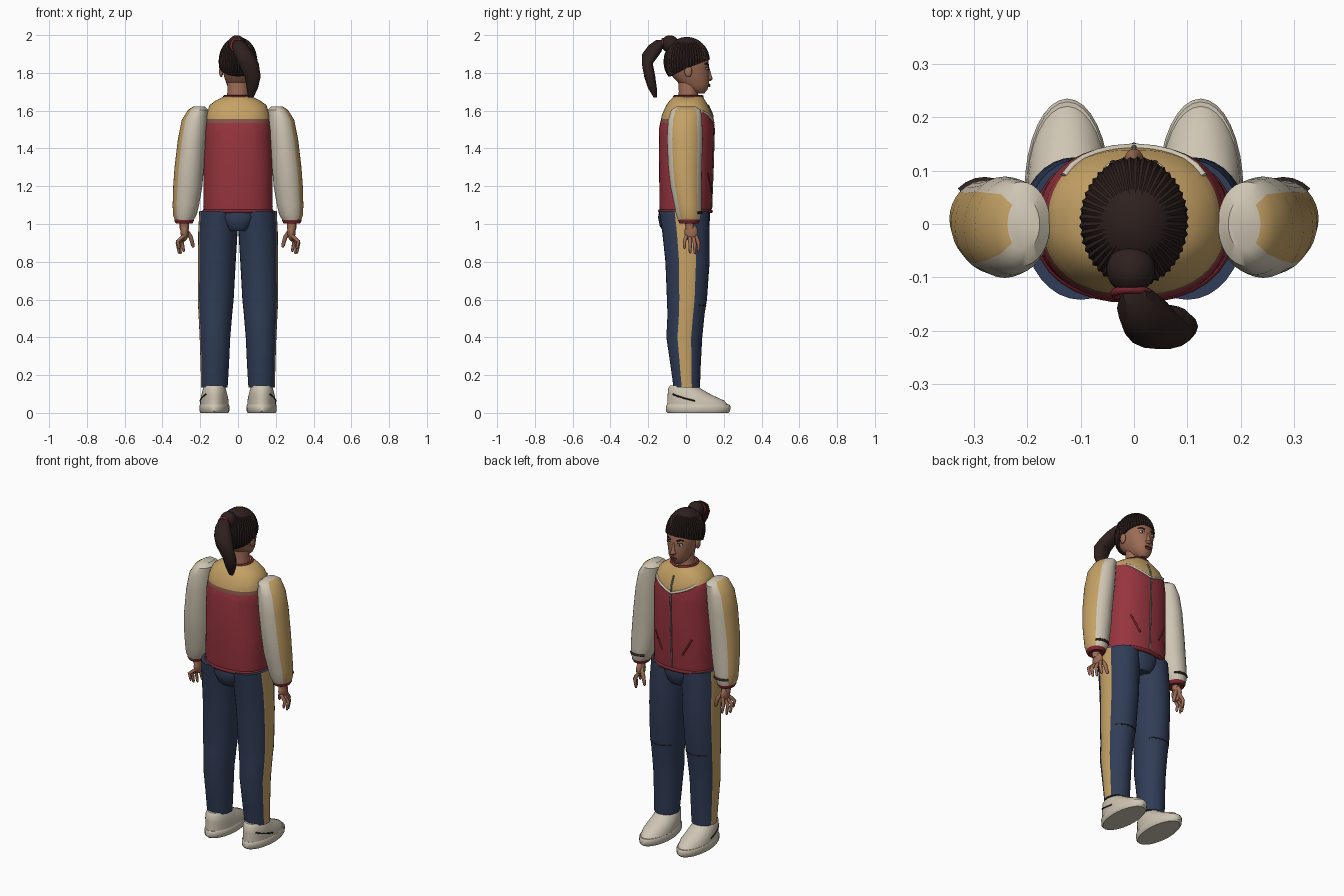
import bpy, bmesh
from math import sin, cos, pi, radians, copysign
from mathutils import Vector

cube = bpy.data.objects.get("Cube")
if cube:
    bpy.data.objects.remove(cube, do_unlink=True)


def material(name, *rgb):
    m = bpy.data.materials.new(name)
    m.use_nodes = True
    m.diffuse_color = (*rgb, 1)
    m.node_tree.nodes["Principled BSDF"].inputs["Base Color"].default_value = (*rgb, 1)
    return m


skin = material("skin_brown", .34, .15, .09)
hair = material("hair_dark_brown", .027, .015, .013)
red = material("jacket_red", .31, .035, .048)
trim = material("trim_dark_red", .19, .02, .027)
tan = material("panel_tan", .56, .36, .13)
cream = material("cream", .62, .56, .45)
navy = material("trouser_navy", .03, .046, .095)
grey = material("zip_grey", .15, .15, .14)
brown = material("seam_brown", .23, .09, .065)
white = material("eye_white", .65, .6, .55)


def finish(name, bm, mats, rule=None):
    bmesh.ops.recalc_face_normals(bm, faces=bm.faces)
    for f in bm.faces:
        f.smooth = True
        if rule:
            f.material_index = rule(f.calc_center_median())
    me = bpy.data.meshes.new(name)
    bm.to_mesh(me)
    bm.free()
    for m in mats:
        me.materials.append(m)
    ob = bpy.data.objects.new(name, me)
    bpy.context.collection.objects.link(ob)
    return ob


def on_ring(ring, a, n=2, s=1):
    """Point on a rounded ring (z, centre x, centre y, radius x, radius y)."""
    z, cx, cy, rx, ry = ring
    c, d = cos(a), sin(a)
    return Vector((s * (cx + rx * copysign(abs(c) ** (2 / n), c)),
                   cy + ry * copysign(abs(d) ** (2 / n), d), z))


def surf(rings, z, deg, n=2, s=1):
    """Point on a lofted surface at a height and an angle."""
    for p, q in zip(rings, rings[1:]):
        if min(p[0], q[0]) <= z <= max(p[0], q[0]):
            t = (z - p[0]) / (q[0] - p[0])
            ring = [u + (v - u) * t for u, v in zip(p, q)]
            return on_ring(ring, radians(deg), n, s)


def loft(name, rings, mats, seg=32, n=2, s=1, stripe=0, cuts=(), rule=None):
    bm = bmesh.new()
    loops = [[bm.verts.new(on_ring(r, 2 * pi * i / seg, n, s)) for i in range(seg)] for r in rings]
    for lo, hi in zip(loops, loops[1:]):
        for i in range(seg):
            j = (i + 1) % seg
            f = bm.faces.new((lo[i], lo[j], hi[j], hi[i]))
            mid = (i + .5) * 360 / seg
            f.material_index = int(min(mid, 360 - mid) < stripe)
    bm.faces.new(loops[0])
    bm.faces.new(loops[-1])
    for co, no in cuts:
        bmesh.ops.bisect_plane(bm, geom=bm.verts[:] + bm.edges[:] + bm.faces[:], plane_co=co, plane_no=no)
    return finish(name, bm, mats, rule)


def ball(name, loc, size, mat, turn=0):
    bm = bmesh.new()
    bmesh.ops.create_uvsphere(bm, u_segments=20, v_segments=12, radius=1)
    ob = finish(name, bm, [mat])
    ob.location, ob.scale, ob.rotation_euler.z = loc, size, turn
    return ob


def tube(name, pts, r, mat, radii=None, closed=False):
    cu = bpy.data.curves.new(name, "CURVE")
    cu.dimensions, cu.bevel_depth, cu.bevel_resolution, cu.use_fill_caps = "3D", r, 2, True
    sp = cu.splines.new("POLY")
    sp.points.add(len(pts) - 1)
    sp.use_cyclic_u = closed
    for i, p in enumerate(pts):
        sp.points[i].co = (*p, 1)
        sp.points[i].radius = radii[i] if radii else 1
    cu.materials.append(mat)
    ob = bpy.data.objects.new(name, cu)
    bpy.context.collection.objects.link(ob)
    return ob


def hoop(name, ring, r, mat, n=2, s=1):
    return tube(name, [on_ring(ring, 2 * pi * i / 32, n, s) for i in range(32)], r, mat, closed=True)


# Jacket body with a tan yoke: level at the back, a shallow V in front
torso = [(1.06, 0, -.003, .18, .134), (1.09, 0, -.003, .184, .138), (1.3, 0, 0, .182, .142),
         (1.5, 0, .002, .178, .146), (1.58, 0, .006, .168, .133), (1.63, 0, .006, .15, .11),
         (1.655, 0, .008, .115, .093), (1.675, 0, .012, .074, .076)]


def jacket_colour(c):
    if c.y > 0:
        return int(c.z > 1.535 + .4 * abs(c.x))
    return 2 if 1.535 < c.z < 1.555 else int(c.z > 1.555)


loft("jacket_body", torso, [red, tan, brown], seg=48, n=2.3, rule=jacket_colour,
     cuts=[((0, 0, 1.535), (k, 0, 1)) for k in (-.4, .4, 0)] + [((0, 0, 1.555), (0, 0, 1))])
hoop("jacket_hem", (1.068, 0, -.003, .178, .134), .011, trim, 2.3)
hoop("collar", (1.675, 0, .012, .072, .074), .007, trim)
tube("zip", [surf(torso, z, 90, 2.3) for z in (1.08, 1.3, 1.5, 1.58, 1.63)], .005, grey)

# Neck and head
loft("neck", [(1.64, 0, .012, .066, .062), (1.7, 0, .012, .056, .05), (1.8, 0, .01, .056, .055)], [skin])
head = [(1.69, 0, .07, .02, .025), (1.71, 0, .06, .044, .053), (1.74, 0, .045, .06, .078),
        (1.78, 0, .026, .073, .097), (1.82, 0, .014, .084, .108), (1.87, 0, .005, .09, .114),
        (1.93, 0, .003, .075, .09), (1.965, 0, 0, .045, .055)]
loft("head", head, [skin], n=2.2)
loft("nose", [(1.757, 0, .118, .012, .012), (1.768, 0, .12, .018, .021), (1.79, 0, .117, .011, .017),
              (1.83, 0, .112, .007, .011)], [skin], seg=16)
ball("upper_lip", (0, .121, 1.738), (.023, .008, .005), trim)
ball("lower_lip", (0, .12, 1.73), (.019, .009, .006), brown)

# Braided hair cap: alternating columns make the ridges
bm = bmesh.new()
cols, rows = 96, 16
grid = []
for j in range(1, rows + 2):
    ring = []
    for i in range(cols):
        a = 2 * pi * i / cols
        t = radians(106 - 21 * sin(a)) * min(j, rows) / rows
        k = .87 if j > rows else 1 + (.022 if i % 2 else -.022) + (.008 if (j + i // 2) % 2 else 0)
        ring.append(bm.verts.new((.1 * k * sin(t) * cos(a), .004 + .12 * k * sin(t) * sin(a),
                                  1.86 + .13 * cos(t))))
    grid.append(ring)
for lo, hi in zip(grid, grid[1:]):
    for i in range(cols):
        bm.faces.new((lo[i - 1], lo[i], hi[i], hi[i - 1]))
bm.faces.new(grid[0])
finish("braided_hair", bm, [hair])

# Bun, tie and ponytail
ball("hair_bun", (-.006, -.085, 1.953), (.046, .046, .046), hair)
tube("hair_tie", [(-.005 + .032 * cos(k * pi / 8), -.13 + .008 * sin(k * pi / 8), 1.945 + .032 * sin(k * pi / 8))
                  for k in range(16)], .008, trim, closed=True)
loft("ponytail", [(1.975, .002, -.135, .022, .022), (1.945, .01, -.158, .042, .042),
                  (1.9, .03, -.185, .052, .048), (1.85, .055, -.205, .055, .03),
                  (1.78, .078, -.192, .042, .03), (1.72, .076, -.178, .03, .024),
                  (1.67, .068, -.162, .014, .01)], [hair], seg=14)

# Crotch panel bridging the legs
loft("trouser_seat", [(.963, 0, -.008, .06, .11), (.985, 0, -.008, .075, .13), (1.035, 0, -.01, .11, .138),
                      (1.07, 0, -.008, .11, .134)], [navy], n=2.6)

sleeve = [(1.622, .207, 0, .03, .05), (1.603, .211, 0, .054, .079), (1.55, .228, -.005, .07, .09),
          (1.45, .242, -.006, .076, .095), (1.3, .258, -.005, .078, .089), (1.2, .266, 0, .077, .083),
          (1.1, .276, .01, .07, .072), (1.05, .281, .014, .063, .067), (1.02, .285, .016, .05, .057)]
leg = [(1.07, .1, -.01, .105, .132), (.95, .107, 0, .104, .125), (.8, .112, .008, .1, .117),
       (.6, .118, .005, .095, .106), (.52, .12, 0, .089, .098), (.4, .122, -.009, .081, .095),
       (.25, .123, -.002, .075, .08), (.135, .125, .004, .07, .07)]
shoe = [(.04, .125, .062, .076, .162), (.065, .125, .052, .075, .15), (.095, .125, .02, .069, .117),
        (.13, .125, -.01, .06, .085), (.146, .125, -.012, .05, .07)]

for s, side in ((1, "left"), (-1, "right")):
    # Sleeves and legs with an outer tan stripe
    loft(side + "_sleeve", sleeve, [cream, tan], s=s, stripe=45)
    loft(side + "_cuff", [(1.035, .285, .016, .05, .056), (1.018, .285, .016, .052, .058),
                          (1.003, .285, .016, .044, .05)], [trim], s=s)
    tube(side + "_sleeve_band", [surf(sleeve, 1.06, d, 2, s) for d in range(45, 136, 15)], .007, hair)
    loft(side + "_trouser_leg", leg, [navy, tan], s=s, stripe=22.5)
    tube(side + "_knee_seam", [surf(leg, .57, d, 2, s) for d in range(40, 141, 20)], .003, hair)

    # Shoes
    loft(side + "_sole", [(0, .125, .064, .073, .16), (.01, .125, .064, .079, .17),
                          (.036, .125, .064, .08, .171), (.044, .125, .064, .076, .165)], [cream], s=s)
    loft(side + "_shoe", shoe, [cream], s=s)
    tube(side + "_shoe_stripe", [surf(shoe, .1 - .006 * k, -50 + 8 * k, 2, s) for k in range(7)], .004, hair)

    # Yoke piping and pocket slash
    tube(side + "_yoke_piping", [surf(torso, 1.535 + .4 * x, 90 - 340 * x, 2.3, s)
                                 for x in (0, .03, .06, .09, .12, .15)], .007, cream)
    tube(side + "_pocket", [surf(torso, 1.17 + .02 * k, 72 - 4 * k, 2.3, s) for k in range(6)], .005, trim)

    # Hands
    ball(side + "_palm", (s * .283, .027, .956), (.021, .036, .046), skin)
    tube(side + "_wrist", [(s * .285, .018, 1.02), (s * .284, .022, .97)], .025, skin)
    for k, (x, y, z) in enumerate([(.312, -.008, .868), (.313, .022, .845), (.304, .046, .84), (.288, .066, .852)]):
        base = (s * .283, .004 + .016 * k, .94)
        mid = (s * (x + .008), y, (z + .95) / 2)
        tube(f"{side}_finger_{k + 1}", [base, mid, (s * x, y, z + .008), (s * x, y, z)], .0105, skin,
             [1, .95, .7, .35])
    tube(side + "_thumb", [(s * .277, .035, .97), (s * .25, .052, .93), (s * .238, .056, .885), (s * .237, .056, .876)],
         .012, skin, [1, 1, .8, .4])

    # Face details
    ball(side + "_ear", (s * .089, .012, 1.808), (.011, .02, .031), skin)
    eye = surf(head, 1.822, 65, 2.2, s)
    ball(side + "_eye", eye, (.016, .005, .007), white, -s * .35)
    ball(side + "_iris", eye + Vector((0, .003, 0)), (.0065, .004, .0065), hair)
    tube(side + "_eyelid", [surf(head, 1.829 - .0003 * abs(d - 65), d, 2.2, s) for d in (55, 60, 65, 70, 75)], .003, hair)
    tube(side + "_eyebrow", [surf(head, z, d, 2.2, s) for d, z in ((78, 1.842), (66, 1.85), (52, 1.846))],
         .005, hair, [1, 1, .5])

# Smooth shading that keeps hard edges
bpy.ops.object.select_all(action="DESELECT")
for ob in bpy.context.collection.objects:
    if ob.type == "MESH":
        ob.select_set(True)
        bpy.context.view_layer.objects.active = ob
bpy.ops.object.shade_smooth_by_angle(angle=radians(40))
